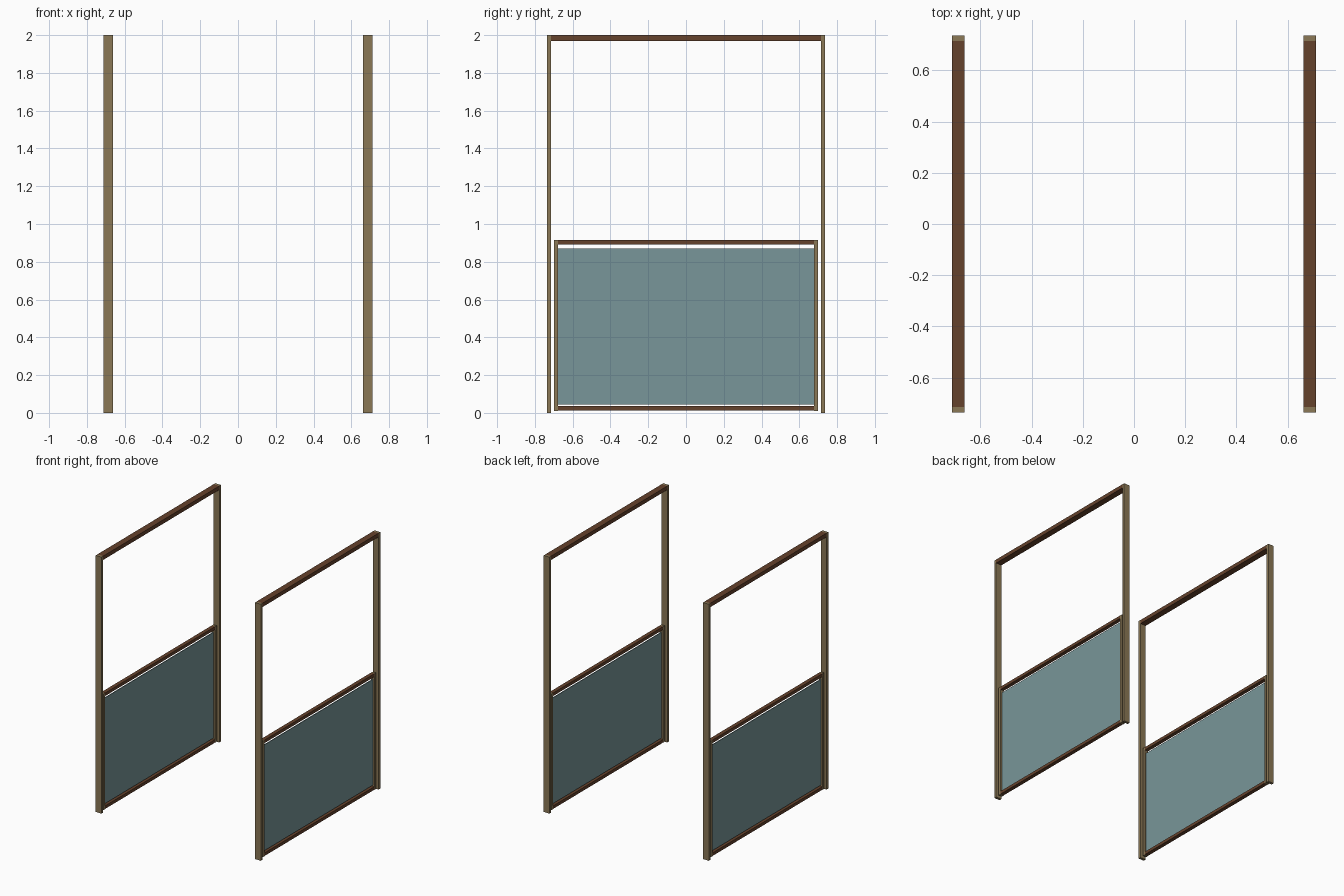
import bpy, bmesh

if "Cube" in bpy.data.objects:
    bpy.data.objects.remove(bpy.data.objects["Cube"])


def material(name, rgb):
    m = bpy.data.materials.new(name)
    m.diffuse_color = (*rgb, 1.0)
    m.use_nodes = True
    m.node_tree.nodes["Principled BSDF"].inputs["Base Color"].default_value = m.diffuse_color
    return m


TAN = material("tan_wood", (0.258, 0.188, 0.093))
BROWN = material("dark_brown_wood", (0.130, 0.054, 0.025))
GLASS = material("grey_teal_panel", (0.188, 0.305, 0.319))


def box(name, center, size, mat):
    """Axis-aligned box with flat faces."""
    bm = bmesh.new()
    bmesh.ops.create_cube(bm, size=1.0)
    for v in bm.verts:
        v.co = [v.co[i] * size[i] for i in range(3)]
    mesh = bpy.data.meshes.new(name)
    bm.to_mesh(mesh)
    bm.free()
    mesh.materials.append(mat)
    ob = bpy.data.objects.new(name, mesh)
    ob.location = center
    bpy.context.collection.objects.link(ob)
    return ob


FRAME_X = 0.687   # centre plane of each frame
FRAME_D = 0.05    # outer frame depth
SASH_D = 0.03     # inner sash depth

for side, sx in (("left", -1), ("right", 1)):
    x = sx * FRAME_X

    # Outer frame: two tall posts and the head rail between them
    for end, sy in (("front", -1), ("back", 1)):
        box(f"{side}_{end}_post", (x, sy * 0.726, 1.0), (FRAME_D, 0.021, 2.0), TAN)
        # Sash stiles, set just inside the posts
        box(f"{side}_{end}_sash_stile", (x, sy * 0.688, 0.4625),
            (SASH_D, 0.021, 0.905), TAN)
    box(f"{side}_head_rail", (x, 0, 1.985), (FRAME_D, 1.431, 0.03), BROWN)

    # Sash rails
    for level, z in (("bottom", 0.0235), ("top", 0.9035)):
        box(f"{side}_{level}_sash_rail", (x, 0, z), (SASH_D, 1.355, 0.024), BROWN)

    # Thin panel, with a small gap below the top rail
    box(f"{side}_panel", (x, 0, 0.4565), (0.006, 1.356, 0.825), GLASS)
